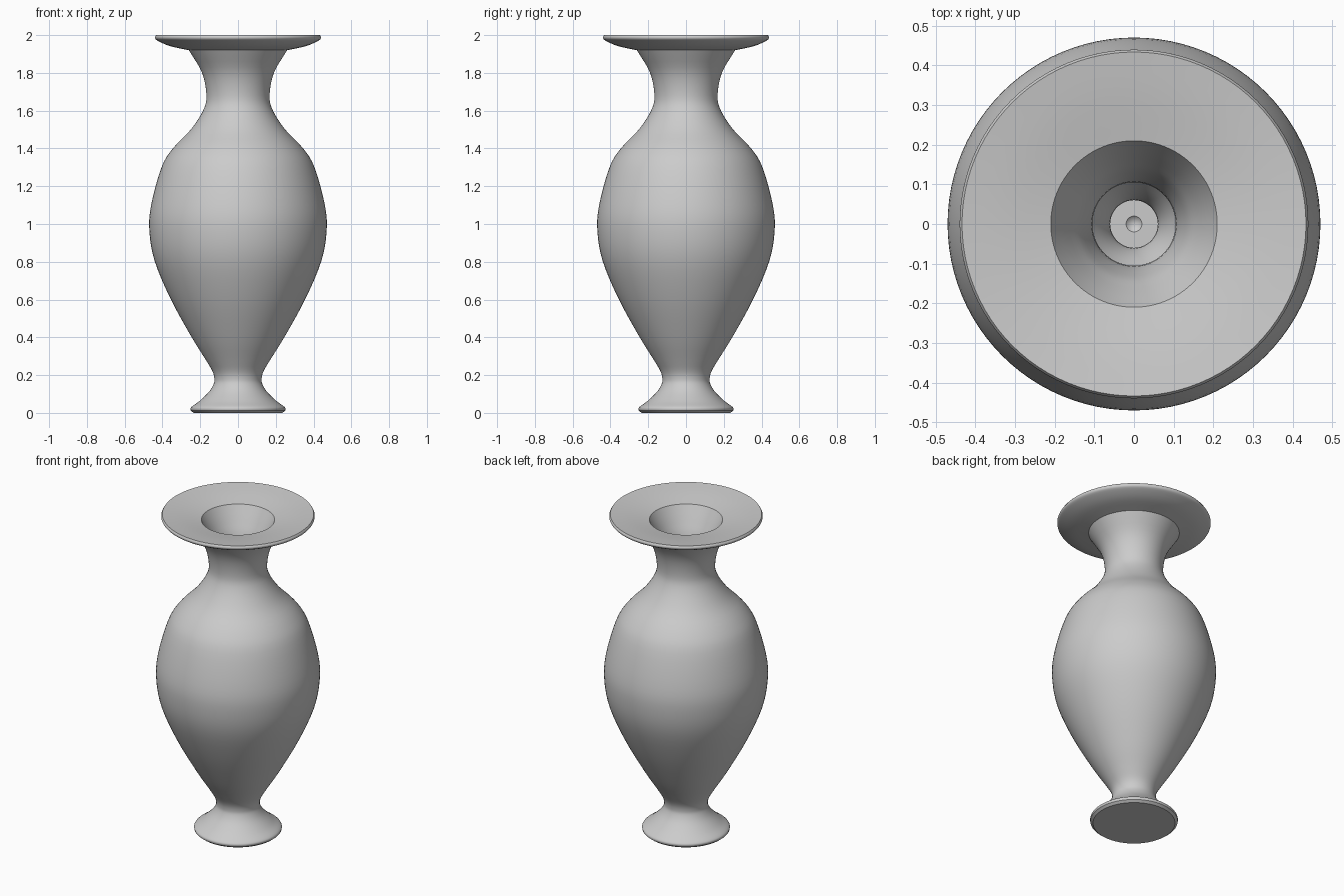
import bpy, bmesh, math
from mathutils import Vector

cube = bpy.data.objects.get("Cube")
if cube:
    bpy.data.objects.remove(cube)

SEGMENTS = 96

# One plain grey material
grey = bpy.data.materials.new("grey ceramic")
grey.use_nodes = True
colour = (0.6, 0.6, 0.6, 1)
grey.diffuse_color = colour
grey.node_tree.nodes["Principled BSDF"].inputs["Base Color"].default_value = colour


def smooth_curve(points, steps=4):
    """Catmull-Rom curve through (radius, height) points."""
    pts = [Vector(p) for p in points]
    pts = [2 * pts[0] - pts[1]] + pts + [2 * pts[-1] - pts[-2]]
    out = []
    for a, b, c, d in zip(pts, pts[1:], pts[2:], pts[3:]):
        for i in range(steps):
            t = i / steps
            out.append(0.5 * (2 * b + (c - a) * t + (2 * a - 5 * b + 4 * c - d) * t**2
                              + (3 * b - a - 3 * c + d) * t**3))
    return out + [pts[-2]]


def lathe(name, profile):
    """Spin a profile that starts and ends on the z axis."""
    bm = bmesh.new()
    verts = [bm.verts.new((p.x, 0, p.y)) for p in profile]
    edges = [bm.edges.new(pair) for pair in zip(verts, verts[1:])]
    bmesh.ops.spin(bm, geom=verts + edges, cent=(0, 0, 0), axis=(0, 0, 1),
                   angle=math.tau, steps=SEGMENTS, use_duplicate=False)
    bmesh.ops.remove_doubles(bm, verts=bm.verts, dist=0.0005)
    bmesh.ops.recalc_face_normals(bm, faces=bm.faces)
    mesh = bpy.data.meshes.new(name)
    bm.to_mesh(mesh)
    bm.free()
    obj = bpy.data.objects.new(name, mesh)
    bpy.context.collection.objects.link(obj)
    mesh.materials.append(grey)
    bpy.context.view_layer.objects.active = obj
    obj.select_set(True)
    bpy.ops.object.shade_smooth_by_angle(angle=math.radians(35))
    obj.select_set(False)


# Flat underside and rounded foot edge
base = [Vector((0, 0)), Vector((0.235, 0))]
# Foot, waist, belly, shoulder and neck
body = smooth_curve([
    (0.25, 0.012), (0.248, 0.03), (0.205, 0.062), (0.155, 0.11), (0.13, 0.15),
    (0.125, 0.18), (0.135, 0.22), (0.17, 0.28), (0.245, 0.4), (0.355, 0.6),
    (0.44, 0.8), (0.469, 0.96), (0.46, 1.1), (0.405, 1.3), (0.345, 1.4),
    (0.25, 1.5), (0.185, 1.6), (0.167, 1.68), (0.19, 1.8), (0.26, 1.92)])
# Flared rim, from its underside over the lip to the mouth
rim = smooth_curve([(0.26, 1.92), (0.36, 1.942), (0.425, 1.97), (0.44, 1.986), (0.434, 2.0)])[1:]
rim += smooth_curve([(0.434, 2.0), (0.33, 1.986), (0.21, 1.965)])[1:]
# Hollow inside, following the outer wall
inside = smooth_curve([
    (0.21, 1.965), (0.163, 1.875), (0.13, 1.8), (0.105, 1.68), (0.135, 1.57),
    (0.2, 1.46), (0.295, 1.36), (0.35, 1.27), (0.402, 1.09), (0.41, 0.96),
    (0.384, 0.82), (0.302, 0.63), (0.193, 0.43), (0.117, 0.31), (0.077, 0.24),
    (0.06, 0.18), (0.075, 0.12), (0.11, 0.075)])[1:]
# Floor with a small dimple in the middle
floor = [Vector((0.11, 0.06)), Vector((0.02, 0.06)), Vector((0, 0.04))]

lathe("vase", base + body + rim + inside + floor)
